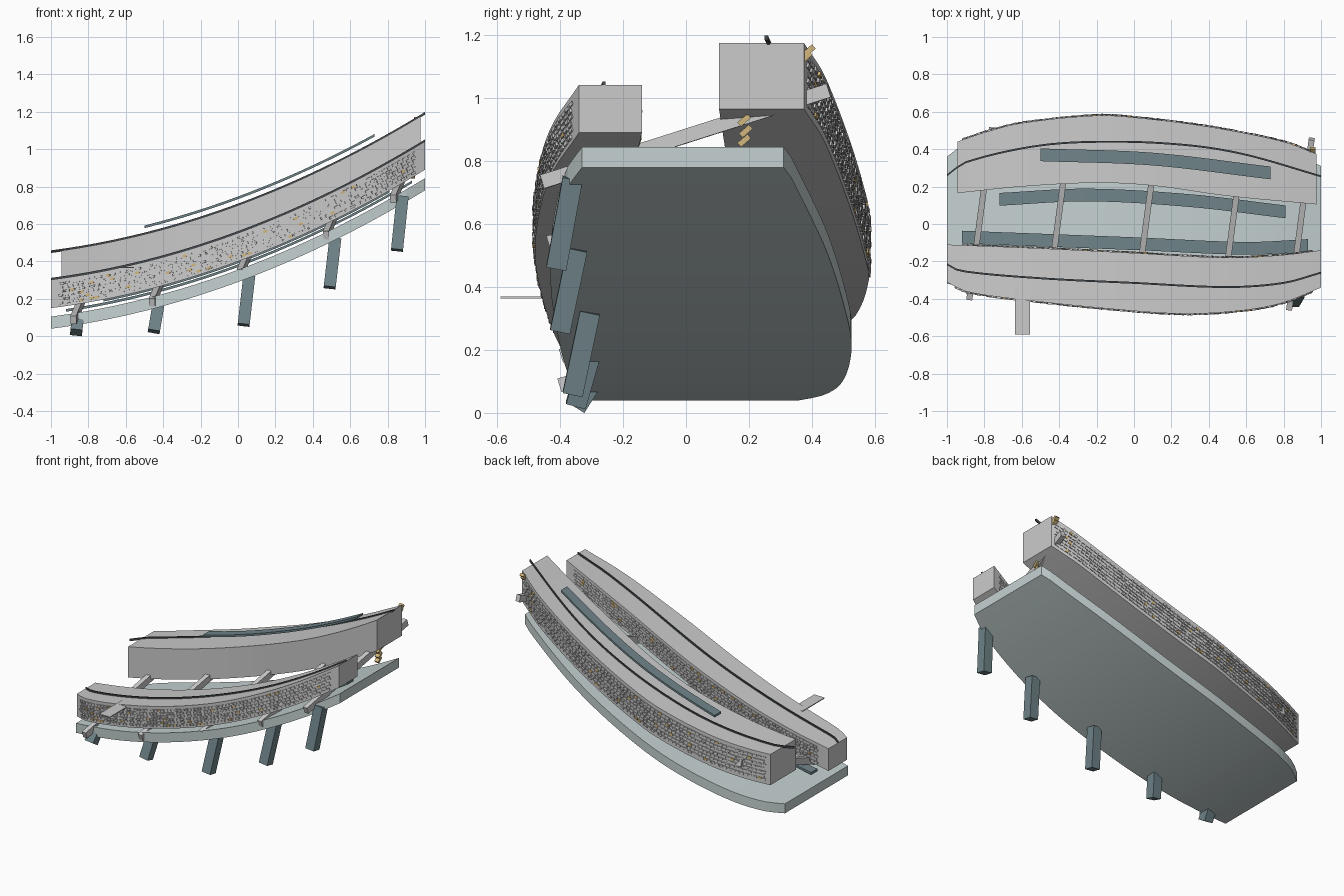
import bpy, bmesh, math, random
from mathutils import Vector, Matrix

if "Cube" in bpy.data.objects:
    bpy.data.objects.remove(bpy.data.objects["Cube"])

random.seed(4)


def material(name, rgb):
    m = bpy.data.materials.new(name)
    m.diffuse_color = (*rgb, 1)
    m.use_nodes = True
    m.node_tree.nodes["Principled BSDF"].inputs["Base Color"].default_value = m.diffuse_color
    return m


PALE = material("pale_grey", (0.75, 0.76, 0.75))
SLAB = material("grey_teal", (0.56, 0.64, 0.64))
DARK = material("dark_teal", (0.16, 0.23, 0.25))
BLACK = material("near_black", (0.06, 0.07, 0.08))
GOLD = material("gold", (0.65, 0.47, 0.2))
TILE = material("tile_grey", (0.6, 0.6, 0.59))


def rise(x):
    """Height of the sweeping underside along x."""
    return 0.29 + 0.37 * x + 0.12 * x * x


def curve(*pts):
    """Smooth interpolation through (x, y) points."""
    def slope(i):
        a, b = pts[max(i - 1, 0)], pts[min(i + 1, len(pts) - 1)]
        return (b[1] - a[1]) / (b[0] - a[0])

    def f(x):
        i = 0
        while i < len(pts) - 2 and x > pts[i + 1][0]:
            i += 1
        (x0, y0), (x1, y1) = pts[i], pts[i + 1]
        h = x1 - x0
        t = (x - x0) / h
        return ((2*t**3 - 3*t*t + 1) * y0 + (t**3 - 2*t*t + t) * h * slope(i)
                + (3*t*t - 2*t**3) * y1 + (t**3 - t*t) * h * slope(i + 1))
    return f


def finish(bm, name, *mats):
    bmesh.ops.recalc_face_normals(bm, faces=bm.faces)
    me = bpy.data.meshes.new(name)
    bm.to_mesh(me)
    bm.free()
    for m in mats:
        me.materials.append(m)
    ob = bpy.data.objects.new(name, me)
    bpy.context.collection.objects.link(ob)
    return ob


def sweep(name, x0, x1, lo, hi, z0, z1, mat, n=40):
    """Rectangular section swept along the rising curve."""
    bm = bmesh.new()
    prev = None
    for i in range(n + 1):
        x = x0 + (x1 - x0) * i / n
        z = rise(x)
        ring = [bm.verts.new(p) for p in ((x, lo(x), z + z0), (x, hi(x), z + z0),
                                          (x, hi(x), z + z1), (x, lo(x), z + z1))]
        if prev:
            for k in range(4):
                bm.faces.new((prev[k], prev[k-1], ring[k-1], ring[k]))
        else:
            bm.faces.new(ring)
        prev = ring
    bm.faces.new(prev)
    return finish(bm, name, mat)


def bar(name, a, b, w, d, mat):
    """Box running from a to b."""
    a, b = Vector(a), Vector(b)
    u = (b - a).normalized()
    side = u.cross(Vector((0, 0, 1)) if abs(u.z) < 0.8 else Vector((0, 1, 0))).normalized()
    up = side.cross(u)
    rot = Matrix((side, u, up)).transposed().to_4x4()
    bm = bmesh.new()
    bmesh.ops.create_cube(bm, size=1, matrix=Matrix.Translation((a + b) / 2) @ rot
                          @ Matrix.Diagonal((w, (b - a).length, d, 1)))
    return finish(bm, name, mat)


def facade(name, side, x0, x1, z0, z1, cols, rows):
    """Grid of small tiles standing proud of a curved wall."""
    bm = bmesh.new()
    dx, dz = (x1 - x0) / cols, (z1 - z0) / rows
    for c in range(cols):
        for r in range(rows):
            x = x0 + (c + 0.5 + 0.25 * (r % 2)) * dx
            e = 0.01
            u = Vector((2*e, side(x+e) - side(x-e), rise(x+e) - rise(x-e))).normalized()
            out = Vector((-u.y, u.x, 0)).normalized()
            up = u.cross(out)
            rot = Matrix((u, out, up)).transposed().to_4x4()
            pos = Vector((x, side(x), rise(x) + z0 + (r + 0.5) * dz))
            m = (Matrix.Translation(pos) @ rot
                 @ Matrix.Rotation(random.uniform(-0.12, 0.12), 4, 'Z')
                 @ Matrix.Diagonal((dx * 0.85, random.uniform(0.006, 0.016), dz * 0.6, 1)))
            new = bmesh.ops.create_cube(bm, size=1, matrix=m)["verts"]
            if random.random() < 0.06:
                for f in {f for v in new for f in v.link_faces}:
                    f.material_index = 1
    return finish(bm, name, TILE, GOLD)


# Base slab
sweep("base_slab", -1, 1,
      curve((-1, -.32), (-.6, -.37), (0, -.415), (.3, -.43), (.6, -.42), (.88, -.38), (1, -.33)),
      curve((-1, .36), (-.9, .43), (-.7, .49), (-.3, .525), (0, .515), (.5, .45), (.93, .34), (1, .31)),
      0, .065, SLAB)

# Front and back wings
f_out = curve((-1, -.31), (-.9, -.36), (-.6, -.405), (0, -.465), (.3, -.48), (.6, -.46), (.8, -.42), (1, -.34))
f_in = curve((-1, -.11), (-.5, -.13), (0, -.155), (.5, -.18), (.8, -.165), (1, -.14))
b_out = curve((-.945, .44), (-.8, .49), (-.6, .54), (-.2, .58), (0, .57), (.4, .52), (.8, .44), (.975, .375))
b_in = curve((-.945, .165), (-.6, .2), (-.2, .22), (.1, .205), (.5, .15), (.975, .105))
sweep("front_wing", -1, 1, f_out, f_in, .11, .262, PALE)
sweep("back_wing", -.945, .975, b_in, b_out, .2, .41, PALE)

# Tiled facades
facade("front_outer_tiles", f_out, -.96, .95, .12, .245, 70, 6)
facade("front_inner_tiles", f_in, -.92, .95, .12, .245, 70, 6)
facade("back_outer_tiles", b_out, -.92, .95, .22, .39, 70, 7)

# Roof ridge lines
for name, c, z in (
        ("front_ridge", curve((-1, -.215), (-.93, -.25), (-.5, -.29), (0, -.315), (.5, -.337), (.8, -.315), (1, -.26)), .258),
        ("back_ridge", curve((-1, .26), (-.9, .33), (-.5, .42), (-.1, .44), (.3, .42), (.6, .37), (1, .255)), .405)):
    sweep(name, -1, 1, lambda x: c(x) - .005, lambda x: c(x) + .005, z, z + .014, BLACK)

# Floating dark strips
for name, x0, x1, z, c in (
        ("roof_strip", -.5, .73, .443, curve((-.5, .37), (.1, .347), (.73, .273))),
        ("middle_strip", -.72, .81, .1, curve((-.72, .132), (-.25, .155), (.3, .125), (.81, .065))),
        ("walkway_strip", -.92, .93, .08, curve((-.92, -.07), (0, -.105), (.6, -.13), (.93, -.115)))):
    sweep(name, x0, x1, lambda x: c(x) - .034, lambda x: c(x) + .034, z, z + .014, DARK)

# Sloping cross beams
for i, (x, y) in enumerate(((-.82, .055), (-.4, .06), (.07, .045), (.53, .02), (.89, 0))):
    z = rise(x) + .165
    bar(f"cross_beam_{i + 1}", (x - .06, y - .455, z - .145), (x + .06, y + .455, z + .145), .032, .045, PALE)

# Leaning posts
for i, (top, foot) in enumerate((
        ((-.855, -.29, .115), (-.865, -.35, .02)),
        ((-.42, -.30, .20), (-.45, -.35, .025)),
        ((.06, -.305, .32), (.03, -.36, .06)),
        ((.52, -.345, .52), (.49, -.40, .26)),
        ((.88, -.36, .745), (.85, -.412, .46)))):
    bar(f"post_{i + 1}", top, foot, .064, .064, DARK)

# Balcony plate
bar("balcony", (-.595, -.59, .367), (-.595, -.35, .367), .08, .006, PALE)

# Gold end ornaments
for i, (x, y, z) in enumerate(((.955, .38, 1.13), (.955, .39, 1.15),
                               (.93, .185, .865), (.93, .19, .895), (.93, .185, .93))):
    bar(f"ornament_{i + 1}", (x, y - .016, z - .014), (x, y + .016, z + .014), .03, .018, GOLD)
